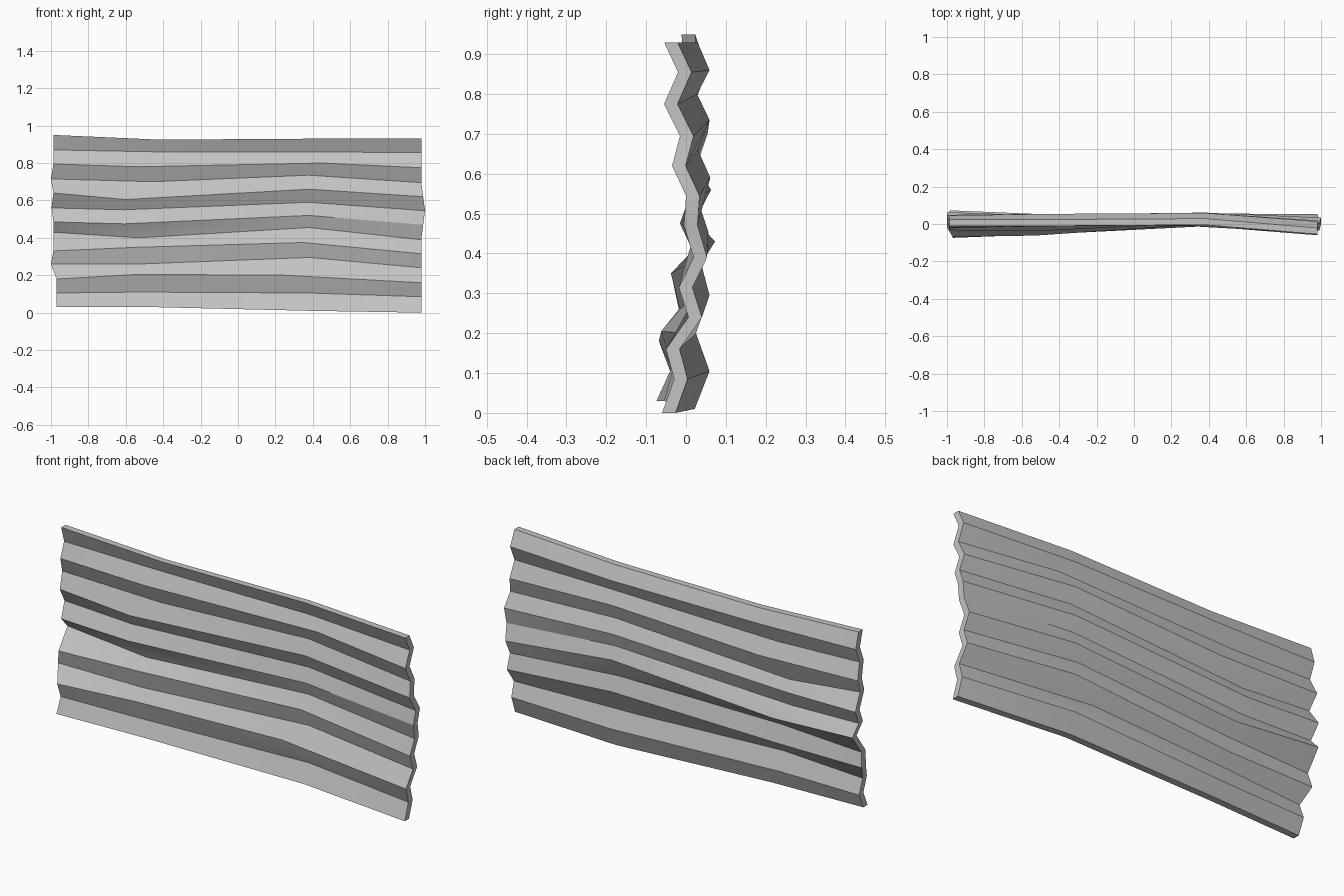
import bpy
import bmesh
import math

cube = bpy.data.objects.get("Cube")
if cube:
    bpy.data.objects.remove(cube, do_unlink=True)

THICKNESS = 0.034

# Fold profiles from top to bottom: heights in hundredths, depths in thousandths
profiles = [
    {"x": -0.987,
     "heights": [95, 87, 79.5, 71.5, 64, 56, 48.5, 43, 33, 26, 18, 10.5, 3],
     "depths": [-11, 12, -18, 15, -23, 29, -12, 39, -33, -18, -68, -40, -74]},
    {"x": -0.53,
     "heights": [92.5, 86, 78, 70, 60.5, 55, 47.5, 40, 35, 26, 20.5, 11, 3],
     "depths": [-10, 20, -12, 20, -12, 15, -15, 20, -38, -15, -62, -33, -55]},
    {"x": 0.38,
     "heights": [93, 86, 80, 73.5, 66, 59, 52, 45.5, 37.5, 29.5, 20, 10.5, 1],
     "depths": [-5, 25, -6, 25, -4, 27, 0, 22, 4, 25, -9, 25, -12]},
    {"x": 0.98,
     "heights": [93, 85.5, 77.5, 69.5, 62, 54.5, 47, 39, 31.5, 24, 16, 8.5, 0],
     "depths": [-55, -20, -55, -15, -35, 0, -5, 19, -18, 6, -50, -30, -60]},
]

# Uneven crease positions, keyed by (profile, fold)
crease_shift = {
    (0, 3): -0.013, (0, 5): -0.01, (0, 9): -0.013, (0, 10): 0.017,
    (0, 11): 0.017, (0, 12): 0.017,
    (1, 0): 0.11, (1, 1): 0.08, (1, 3): 0.08, (1, 4): -0.07,
    (1, 5): -0.08, (1, 6): -0.08, (1, 12): 0.06,
    (2, 2): 0.07, (2, 8): -0.03, (2, 10): -0.13,
    (3, 4): 0.01, (3, 5): 0.02, (3, 6): 0.01,
}


def make_material(name, colour):
    material = bpy.data.materials.new(name)
    material.use_nodes = True
    material.diffuse_color = colour
    shader = material.node_tree.nodes["Principled BSDF"]
    shader.inputs["Base Color"].default_value = colour
    return material


def build_sheet(name, material):
    bm = bmesh.new()

    # Front skin of the corrugated sheet
    columns = []
    for p, profile in enumerate(profiles):
        column = []
        for fold, (height, depth) in enumerate(zip(profile["heights"], profile["depths"])):
            x = profile["x"] + crease_shift.get((p, fold), 0)
            column.append(bm.verts.new((x, depth / 1000, height / 100)))
        columns.append(column)

    for left, right in zip(columns, columns[1:]):
        for fold in range(len(left) - 1):
            bm.faces.new((left[fold], left[fold + 1], right[fold + 1], right[fold]))

    # Back skin and rim
    front_faces = list(bm.faces)
    copy = bmesh.ops.duplicate(bm, geom=list(bm.verts) + list(bm.edges) + front_faces)
    back_verts = [item for item in copy["geom"] if isinstance(item, bmesh.types.BMVert)]
    bmesh.ops.translate(bm, verts=back_verts, vec=(0, THICKNESS, 0))
    rim = [edge for edge in bm.edges if edge.is_boundary]
    partner = {v: copy["vert_map"][v] for column in columns for v in column}
    for edge in rim:
        a, b = edge.verts
        if a not in back_verts:
            bm.faces.new((a, b, partner[b], partner[a]))
    bmesh.ops.recalc_face_normals(bm, faces=list(bm.faces))

    mesh = bpy.data.meshes.new(name)
    bm.to_mesh(mesh)
    bm.free()
    mesh.materials.append(material)
    sheet = bpy.data.objects.new(name, mesh)
    bpy.context.collection.objects.link(sheet)
    return sheet


sheet = build_sheet("corrugated_sheet", make_material("light grey metal", (0.55, 0.55, 0.55, 1)))

# Soft bends along the sheet, crisp folds across it
bpy.ops.object.select_all(action="DESELECT")
sheet.select_set(True)
bpy.context.view_layer.objects.active = sheet
bpy.ops.object.shade_smooth_by_angle(angle=math.radians(20))
